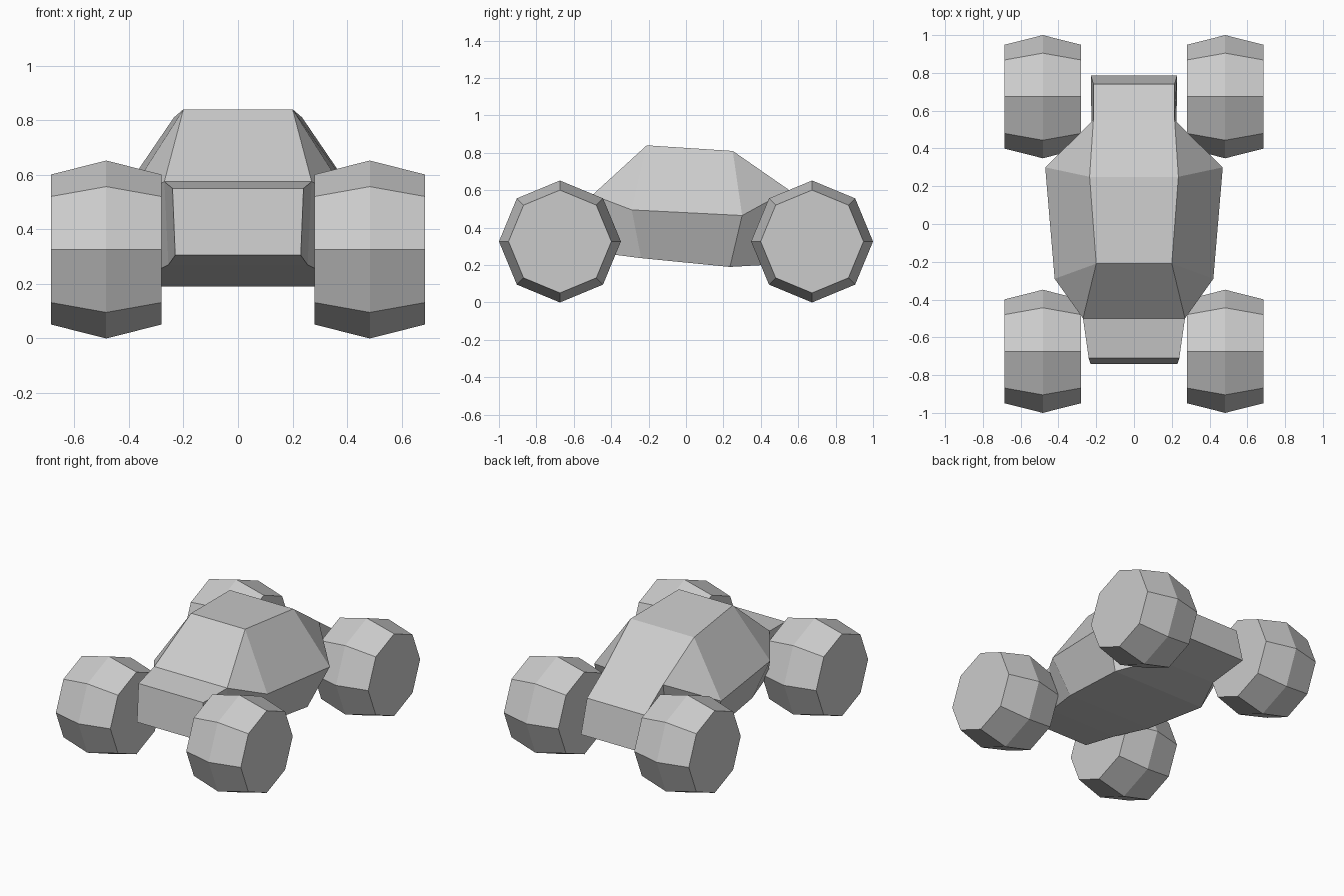
import bpy, bmesh
from math import cos, sin, pi

if "Cube" in bpy.data.objects:
    bpy.data.objects.remove(bpy.data.objects["Cube"])


def finish(bm, name):
    bmesh.ops.remove_doubles(bm, verts=bm.verts, dist=0.0005)
    bmesh.ops.recalc_face_normals(bm, faces=bm.faces)
    mesh = bpy.data.meshes.new(name)
    bm.to_mesh(mesh)
    bm.free()
    obj = bpy.data.objects.new(name, mesh)
    bpy.context.collection.objects.link(obj)
    return obj


def loft(name, rings):
    bm = bmesh.new()
    loops = [[bm.verts.new(p) for p in ring] for ring in rings]
    n = len(loops[0])
    for a, b in zip(loops, loops[1:]):
        for i in range(n):
            j = (i + 1) % n
            bm.faces.new((a[i], a[j], b[j], b[i]))
    bm.faces.new(loops[0])
    bm.faces.new(loops[-1])
    return finish(bm, name)


# Body: right-hand top, waist and sill points per station, front to back
# (at the narrow nose and tail the waist merges into the top edge)
stations = [
    [(.24, -.71, .55), (.24, -.71, .55), (.23, -.74, .305)],
    [(.27, -.50, .575), (.27, -.50, .575), (.255, -.50, .27)],
    [(.20, -.21, .84), (.42, -.29, .495), (.32, -.24, .237)],
    [(.235, .25, .81), (.47, .30, .465), (.35, .235, .19)],
    [(.215, .55, .602), (.215, .55, .602), (.225, .50, .205)],
    [(.215, .74, .47), (.215, .74, .47), (.228, .785, .24)],
]
rings = [s + [(-x, y, z) for x, y, z in reversed(s)] for s in stations]
loft("body", rings)

# Wheels: octagonal, with a crowned tread
for side, sx in (("left", -1), ("right", 1)):
    for end, sy in (("front", -1), ("rear", 1)):
        rings = [[(sx * .483 + dx, sy * .674 + r * cos(k * pi / 4),
                   .326 + r * sin(k * pi / 4)) for k in range(8)]
                 for dx, r in ((-.202, .275), (0, .326), (.202, .275))]
        loft(f"{end}_{side}_wheel", rings)
